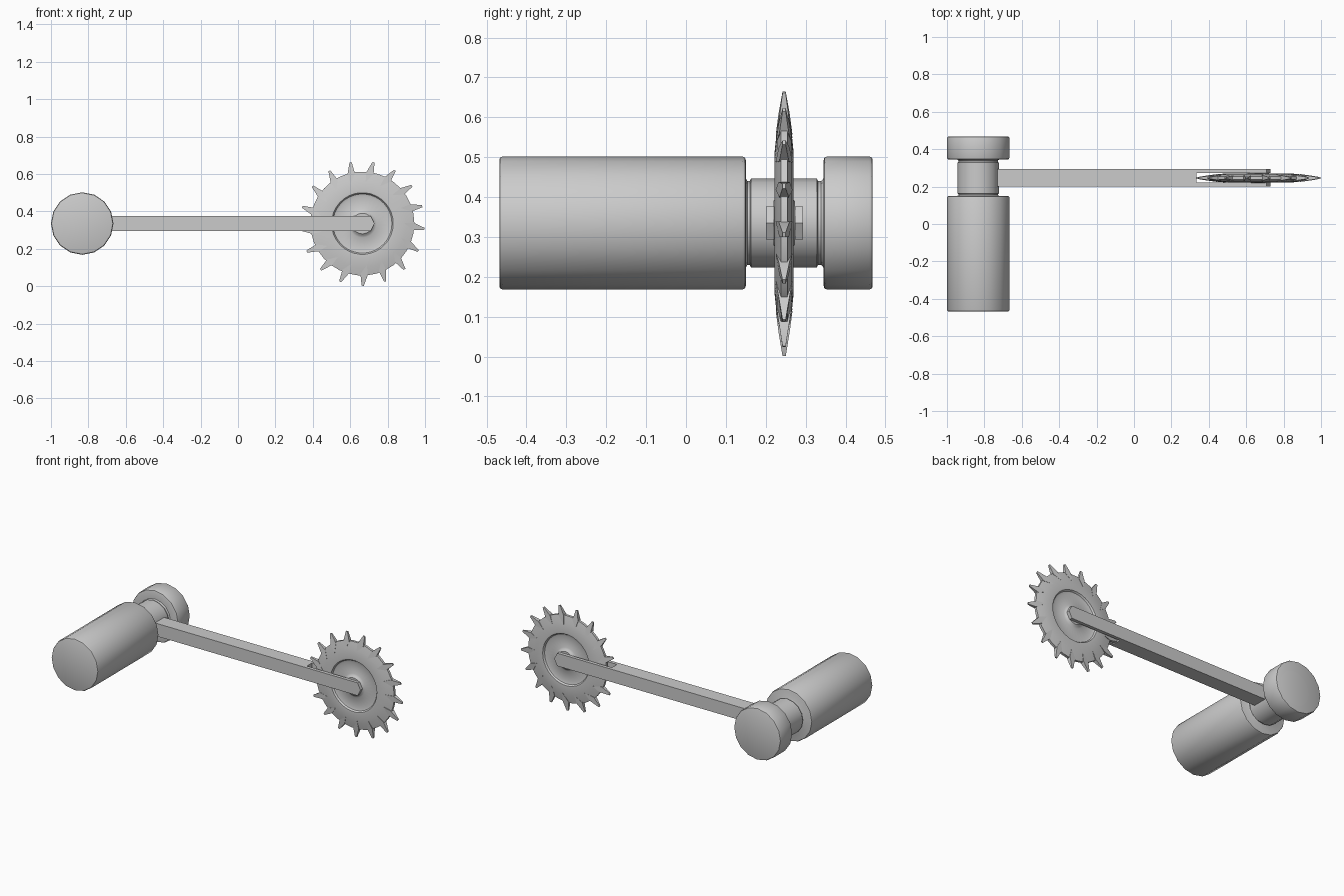
import bpy, bmesh, math
from mathutils import Vector

if "Cube" in bpy.data.objects:
    bpy.data.objects.remove(bpy.data.objects["Cube"])

CZ = 0.335          # height of both axes
WHEEL = (0.665, 0.246, CZ)


def finish(name, bm, loc=(0, 0, 0), angle=35):
    bmesh.ops.remove_doubles(bm, verts=bm.verts, dist=1e-5)
    bmesh.ops.recalc_face_normals(bm, faces=bm.faces)
    me = bpy.data.meshes.new(name)
    bm.to_mesh(me)
    bm.free()
    ob = bpy.data.objects.new(name, me)
    bpy.context.collection.objects.link(ob)
    ob.location = loc
    bpy.ops.object.select_all(action='DESELECT')
    ob.select_set(True)
    bpy.context.view_layer.objects.active = ob
    bpy.ops.object.shade_smooth_by_angle(angle=math.radians(angle))
    return ob


def polar(r, a, y):
    return Vector((r * math.cos(a), y, r * math.sin(a)))


def lathe(bm, profile, n):
    """Revolve (radius, y) points round the y axis and cap both ends."""
    rings = [[bm.verts.new(polar(r, math.tau * i / n, y)) for i in range(n)]
             for r, y in profile]
    for a, b in zip(rings, rings[1:]):
        for i in range(n):
            j = (i + 1) % n
            bm.faces.new((a[i], a[j], b[j], b[i]))
    bm.faces.new(rings[0])
    bm.faces.new(rings[-1])


# handle: long grip, grooved collar and end cap turned as one piece
bm = bmesh.new()
lathe(bm, [(0.159, -0.468), (0.164, -0.466), (0.167, -0.459),
           (0.167, 0.141), (0.164, 0.148), (0.157, 0.15),
           (0.112, 0.15), (0.105, 0.154), (0.105, 0.16), (0.111, 0.163),
           (0.111, 0.328), (0.105, 0.331), (0.105, 0.339), (0.112, 0.345),
           (0.157, 0.345), (0.164, 0.347), (0.167, 0.354),
           (0.167, 0.459), (0.164, 0.466), (0.159, 0.468)], 16)
finish("handle", bm, (-0.833, 0, CZ), 40)


# arm: solid bar ending in a two-pronged fork with pointed tips
def prism(bm, outline, y0, y1):
    a = [bm.verts.new((x, y0, z)) for x, z in outline]
    b = [bm.verts.new((x, y1, z)) for x, z in outline]
    bm.faces.new(a)
    bm.faces.new(b)
    for i in range(len(a)):
        j = (i + 1) % len(a)
        bm.faces.new((a[i], a[j], b[j], b[i]))


def bar(name, x0, x1, y0, y1, tip=0.0):
    h = 0.041
    pts = [(x0, CZ - h), (x1 - tip, CZ - h)]
    if tip:
        pts.append((x1, CZ))
    pts += [(x1 - tip, CZ + h), (x0, CZ + h)]
    bm = bmesh.new()
    prism(bm, pts, y0, y1)
    finish(name, bm, angle=20)


bar("arm", -0.76, 0.335, 0.2, 0.294)
bar("fork_front", 0.335, 0.73, 0.2, 0.221, 0.021)
bar("fork_back", 0.335, 0.73, 0.273, 0.294, 0.021)

# wheel: dished disc with raised rim and thin outer edge, mirrored profile
half = [(0.055, 0.027), (0.065, 0.018), (0.075, 0.013), (0.145, 0.009),
        (0.158, 0.013), (0.165, 0.023), (0.178, 0.024), (0.235, 0.018),
        (0.278, 0.008)]
bm = bmesh.new()
lathe(bm, [(r, -y) for r, y in half] + [(r, y) for r, y in half[::-1]], 34)

# teeth: tapered wedges leaning clockwise
TEETH = 17
for k in range(TEETH):
    a = math.radians(101) - math.tau * k / TEETH
    shape = [(0.222, 0.10, 0.021), (0.275, 0.10, 0.014), (0.334, 0.015, 0.004),
             (0.332, -0.02, 0.004), (0.27, -0.045, 0.012)]
    sides = [[bm.verts.new(polar(r, a + da, s * t)) for r, da, t in shape]
             for s in (-1, 1)]
    f, b = sides
    for side in sides:
        bm.faces.new((side[0], side[1], side[4]))
        bm.faces.new((side[1], side[2], side[3], side[4]))
    for i in range(5):
        j = (i + 1) % 5
        bm.faces.new((f[i], f[j], b[j], b[i]))
finish("spur_wheel", bm, WHEEL, 30)
